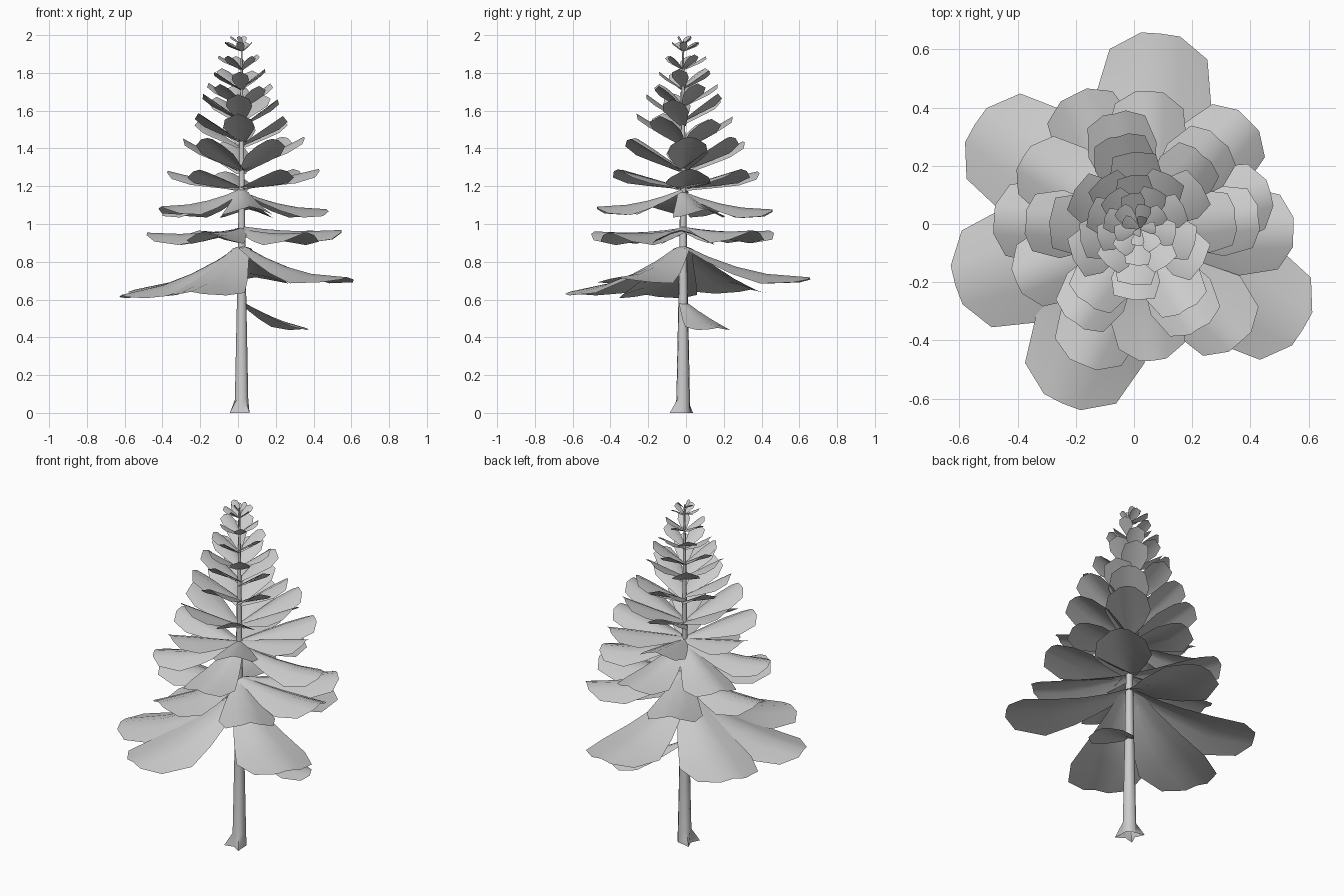
import bpy, math, random
from mathutils import Vector

if "Cube" in bpy.data.objects:
    bpy.data.objects.remove(bpy.data.objects["Cube"])

AXIS = Vector((0.02, -0.015, 0))   # trunk sits slightly off centre
random.seed(4)


def add_mesh(name, verts, faces, angle):
    me = bpy.data.meshes.new(name)
    me.from_pydata(verts, [], faces)
    me.update()
    ob = bpy.data.objects.new(name, me)
    bpy.context.collection.objects.link(ob)
    bpy.context.view_layer.objects.active = ob
    ob.select_set(True)
    bpy.ops.object.shade_smooth_by_angle(angle=math.radians(angle))
    ob.select_set(False)


# Trunk: tapered tube whose base ring flares into a few roots
N = 9
verts, faces = [], []
levels = [0, .07, .64, 1.2, 1.97]
for k, z in enumerate(levels):
    for i in range(N):
        a = math.tau * i / N + 0.35
        r = .004 + .035 * (1 - (z / 1.97) ** .8)
        if k == 0 and i in (3, 5, 7):
            r *= 2.1
        verts.append(AXIS + Vector((r * math.cos(a), r * math.sin(a), z)))
for k in range(len(levels) - 1):
    for i in range(N):
        j = (i + 1) % N
        faces.append((k * N + i, k * N + j, (k + 1) * N + j, (k + 1) * N + i))
add_mesh("trunk", verts, faces, 50)


def bough(name, ang, r, z0, z1, arch=.15, sag=0.0):
    """Arched petal-like card from the trunk at z0 to a blunt tip at z1."""
    a = math.radians(ang)
    base = AXIS + Vector((0, 0, z0))
    along = Vector((r * math.cos(a), r * math.sin(a), z1)) - base
    side = Vector((0, 0, 1)).cross(along).normalized()
    up = along.cross(side).normalized()
    width = along.length * .58
    cols = (-1, 0, 1) if r < .3 else (-1, -.4, 0, .4, 1)
    n = len(cols)
    vs, fs = [], []
    # outline: distance along the bough, relative width
    for t, w in [(.02, .24), (.2, .46), (.42, .74), (.66, 1), (1, .84)]:
        for c in cols:
            tt = .91 if t == 1 and abs(c) == 1 else t
            p = base + along * tt + side * (c * w * width / 2)
            p -= up * (arch * width * w * abs(c) ** 1.4)
            p.z -= sag * 4 * t * (1 - t)
            vs.append(p)
    for k in range(4):
        for i in range(n - 1):
            q = k * n + i
            fs.append((q, q + n, q + n + 1, q + 1))
    add_mesh(name, vs, fs, 60)


def whorl(name, angles, reach, z0, z1, arch=.15, sag=0.0, lean=0.0, skew=0.02, vary=0.0):
    """Ring of boughs, longer on the right by skew and tilted by lean."""
    for i, ang in enumerate(angles):
        r = reach + skew * math.cos(math.radians(ang + 20))
        dz = random.uniform(-vary, vary)
        tip = z1 + lean * math.cos(math.radians(ang - 25))
        bough(f"{name}_{i}", ang, r, z0 + dz, tip + dz, arch, sag)


# Lower crown: drooping, wide and irregularly spaced
six = (3, 45, 100, 179, 239, 302)
whorl("low_bough", (25,), .38, .59, .45, .13, .015)
whorl("skirt_bough", (82, 148, 199, 248, 328), .665, .89, .685, .13, .045, .06, .02)
whorl("wide_bough", (-3, 42, 115, 178, 250, 312), .515, .98, .96, .2, .015, 0, .035, .01)
whorl("middle_bough", (13, 83, 149, 206, 278), .465, 1.18, 1.085, .2, .025, 0, .02, .01)

# Upper crown: rising boughs, shrinking toward the top
whorl("rising_bough", six, .40, 1.19, 1.285, .18, 0, 0, .03, .01)
whorl("steep_bough", six, .32, 1.28, 1.45, .15, 0, 0, .03, .015)
whorl("high_bough", range(30, 390, 60), .255, 1.42, 1.57, .15, 0, 0, .02, .02)
for k in range(5):
    s = k / 4
    whorl(f"crown_bough_{k}", range(-18 + 38 * k, 342 + 38 * k, 72),
          .205 - .13 * s, 1.53 + .385 * s, 1.67 + .295 * s, .14,
          skew=.015 * (1 - s), vary=.025 * (1 - s))
whorl("top_bough", range(40, 400, 120), .04, 1.95, 1.995, .12, skew=0)
